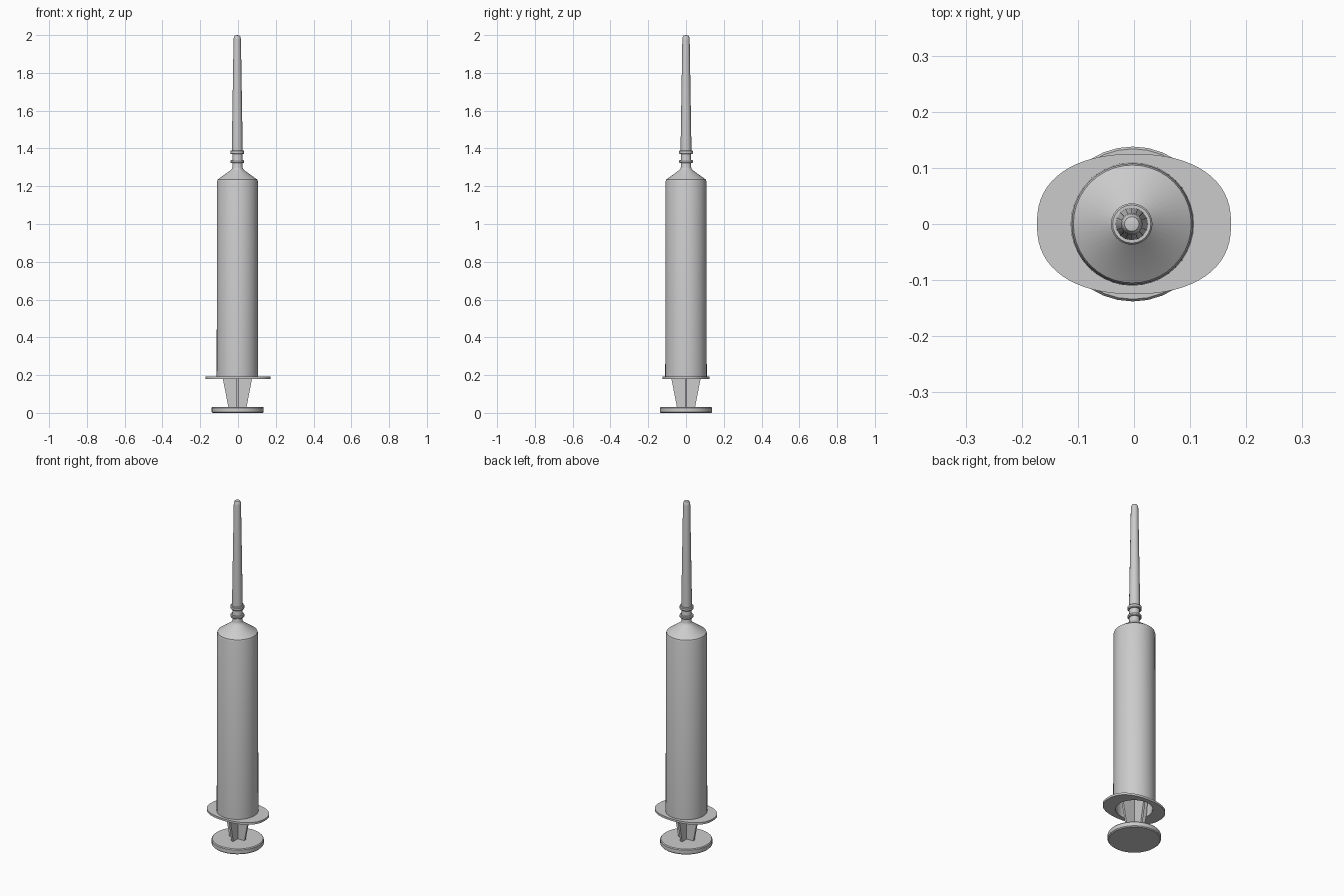
import bpy, bmesh, math

if "Cube" in bpy.data.objects:
    bpy.data.objects.remove(bpy.data.objects["Cube"])

grey = bpy.data.materials.new("light grey plastic")
grey.diffuse_color = (0.6, 0.6, 0.6, 1)
grey.use_nodes = True
grey.node_tree.nodes["Principled BSDF"].inputs["Base Color"].default_value = grey.diffuse_color
CX = -0.003  # the round parts sit slightly off the flange centre


def finish(name, bm, x=CX, smooth=True):
    bmesh.ops.remove_doubles(bm, verts=bm.verts, dist=1e-5)
    bmesh.ops.recalc_face_normals(bm, faces=bm.faces)
    me = bpy.data.meshes.new(name)
    bm.to_mesh(me)
    bm.free()
    me.materials.append(grey)
    ob = bpy.data.objects.new(name, me)
    ob.location.x = x
    bpy.context.collection.objects.link(ob)
    if smooth:
        bpy.ops.object.select_all(action='DESELECT')
        bpy.context.view_layer.objects.active = ob
        ob.select_set(True)
        bpy.ops.object.shade_smooth_by_angle(angle=math.radians(35))
    return ob


def lathe(name, profile, sides, x=CX):
    """Spin an (r, z) profile around the vertical axis."""
    bm = bmesh.new()
    vs = [bm.verts.new((r, 0, z)) for r, z in profile]
    es = [bm.edges.new(p) for p in zip(vs, vs[1:])]
    bmesh.ops.spin(bm, geom=vs + es, cent=(0, 0, 0), axis=(0, 0, 1),
                   angle=math.tau, steps=sides, use_duplicate=False)
    return finish(name, bm, x)


# thumb disc with slightly softened rims
lathe("thumb_disc", [(0, 0.0), (0.133, 0.0), (0.138, 0.005), (0.138, 0.027),
                     (0.134, 0.032), (0, 0.032)], 32, -0.002)

# hollow barrel, shoulder cone and nozzle
lathe("barrel", [(0.097, 0.182), (0.110, 0.182), (0.108, 1.225), (0.105, 1.235),
                 (0.036, 1.285), (0.030, 1.292), (0.027, 1.30), (0.027, 1.39),
                 (0, 1.39), (0, 1.27), (0.097, 1.21), (0.097, 0.182)], 40)

# two collars on the nozzle
for i, (z0, z1) in enumerate([(1.322, 1.338), (1.370, 1.390)]):
    lathe(f"nozzle_collar_{i + 1}",
          [(0.024, z0), (0.034, z0), (0.037, z0 + 0.004), (0.037, z1 - 0.004),
           (0.034, z1), (0.024, z1)], 24, -0.004)

# long tapered needle cap with a rounded tip
lathe("needle_cap", [(0, 1.385), (0.029, 1.385), (0.028, 1.45), (0.0195, 1.975),
                     (0.018, 1.988), (0.013, 1.997), (0, 2.0)], 16, -0.004)

# finger flange: wide rounded oval plate with a round opening
bm = bmesh.new()
N = 64
rings = []
for z in (0.18, 0.192):
    outer, inner = [], []
    for i in range(N):
        a = math.tau * i / N
        c, s = math.cos(a), math.sin(a)
        # round ends blended with gently bowed long sides
        x = 0.173 * math.copysign(abs(c) ** 0.9, c)
        y = 0.125 * math.copysign(abs(s) ** 0.84, s)
        outer.append(bm.verts.new((x, y, z)))
        inner.append(bm.verts.new((0.097 * c, 0.097 * s, z)))
    rings.append((outer, inner))
(bo, bi), (to, ti) = rings
for i in range(N):
    j = (i + 1) % N
    for a, b in ((bo, to), (to, ti), (ti, bi), (bi, bo)):
        bm.faces.new((a[i], a[j], b[j], b[i]))
finish("finger_flange", bm, 0)

# plunger rod: two crossed ribs that flare, then run up inside the barrel
half = [(0.048, 0.03), (0.079, 0.19), (0.082, 0.24), (0.082, 1.10)]
outline = half + [(-r, z) for r, z in reversed(half)]
for name, turn in (("plunger_rib_x", False), ("plunger_rib_y", True)):
    bm = bmesh.new()
    t = 0.006
    sides = []
    for d in (-t, t):
        sides.append([bm.verts.new((d, r, z) if turn else (r, d, z))
                      for r, z in outline])
        bm.faces.new(sides[-1])
    n = len(outline)
    for i in range(n):
        j = (i + 1) % n
        bm.faces.new((sides[0][i], sides[0][j], sides[1][j], sides[1][i]))
    finish(name, bm, smooth=False)

# piston at the top of the rod
lathe("piston", [(0, 1.09), (0.094, 1.09), (0.094, 1.16), (0, 1.20)], 32)
